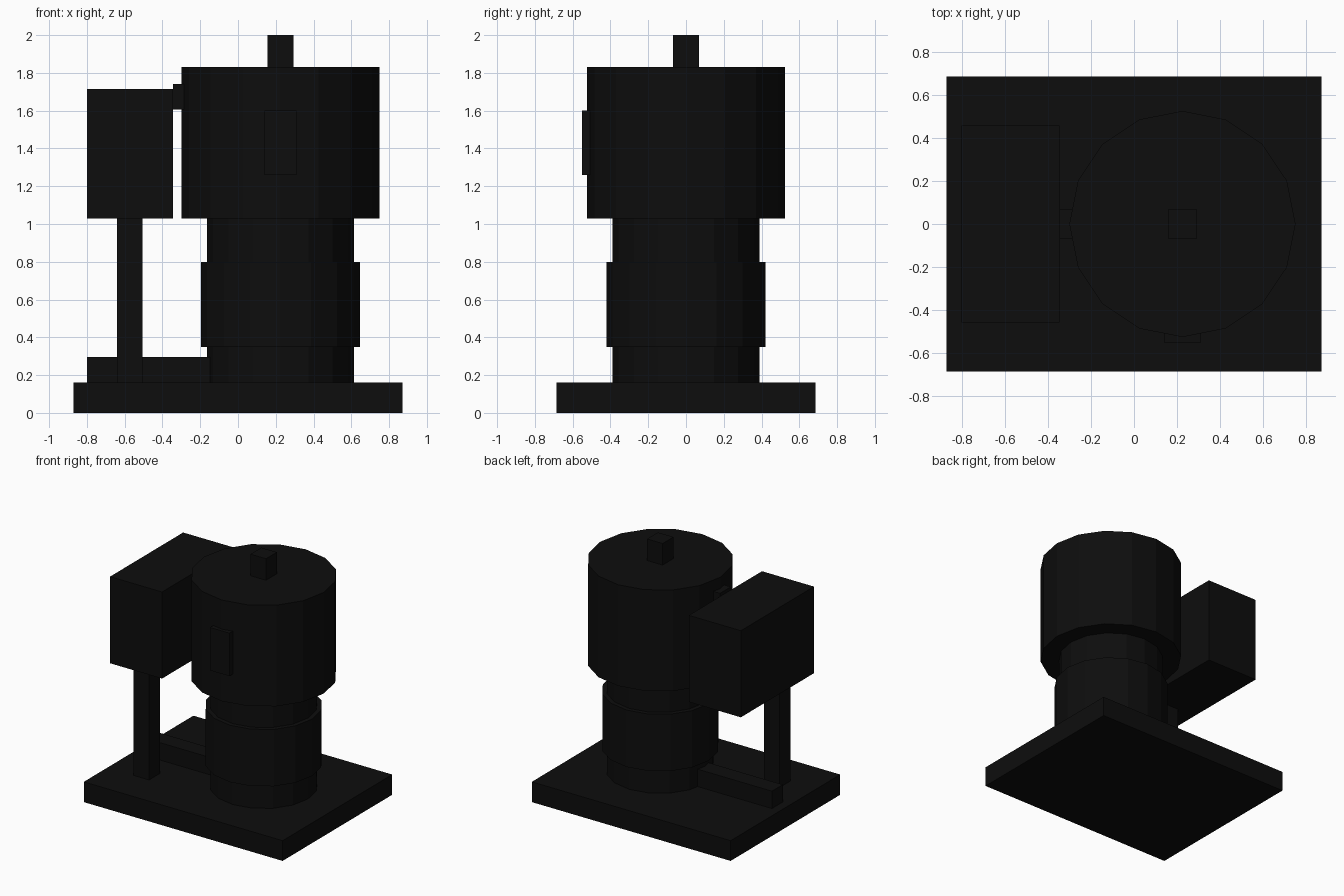
import bpy
import bmesh
from mathutils import Matrix, Vector

cube = bpy.data.objects.get("Cube")
if cube:
    bpy.data.objects.remove(cube, do_unlink=True)

black = bpy.data.materials.new("black_paint")
black.use_nodes = True
colour = (0.004, 0.004, 0.004, 1)
black.diffuse_color = colour
black.node_tree.nodes["Principled BSDF"].inputs["Base Color"].default_value = colour

AXIS_X = 0.225  # vertical axis of the pump


def finish(name, bm):
    mesh = bpy.data.meshes.new(name)
    bm.to_mesh(mesh)
    bm.free()
    mesh.materials.append(black)
    obj = bpy.data.objects.new(name, mesh)
    bpy.context.collection.objects.link(obj)
    return obj


def box(name, x, y, z):
    """Box given as a (low, high) range on each axis."""
    low, high = (Vector(c) for c in zip(x, y, z))
    bm = bmesh.new()
    bmesh.ops.create_cube(bm, size=1, matrix=Matrix.Translation((low + high) / 2)
                          @ Matrix.Diagonal(high - low).to_4x4())
    return finish(name, bm)


def drum(name, radius, z):
    """Sixteen-sided upright cylinder on the pump axis."""
    bm = bmesh.new()
    bmesh.ops.create_cone(bm, cap_ends=True, segments=16, radius1=radius, radius2=radius,
                          depth=z[1] - z[0],
                          matrix=Matrix.Translation((AXIS_X, 0, sum(z) / 2)))
    return finish(name, bm)


# Base
box("base_plate", (-0.87, 0.87), (-0.685, 0.685), (0, 0.16))

# Stacked pump body
drum("column", 0.388, (0.16, 1.03))
drum("column_band", 0.422, (0.35, 0.8))
drum("motor_head", 0.525, (1.03, 1.83))
box("top_stub", (AXIS_X - 0.068, AXIS_X + 0.068), (-0.068, 0.068), (1.83, 2))
box("front_panel", (0.14, 0.31), (-0.55, -0.5), (1.26, 1.6))

# Control cabinet, its post and the links to the body
box("cabinet", (-0.8, -0.345), (-0.457, 0.457), (1.03, 1.715))
box("cabinet_post", (-0.64, -0.505), (-0.39, -0.255), (0.16, 1.03))
box("cabinet_link", (-0.345, -0.25), (-0.068, 0.068), (1.605, 1.74))
box("base_pipe", (-0.8, -0.1), (-0.068, 0.068), (0.16, 0.297))
